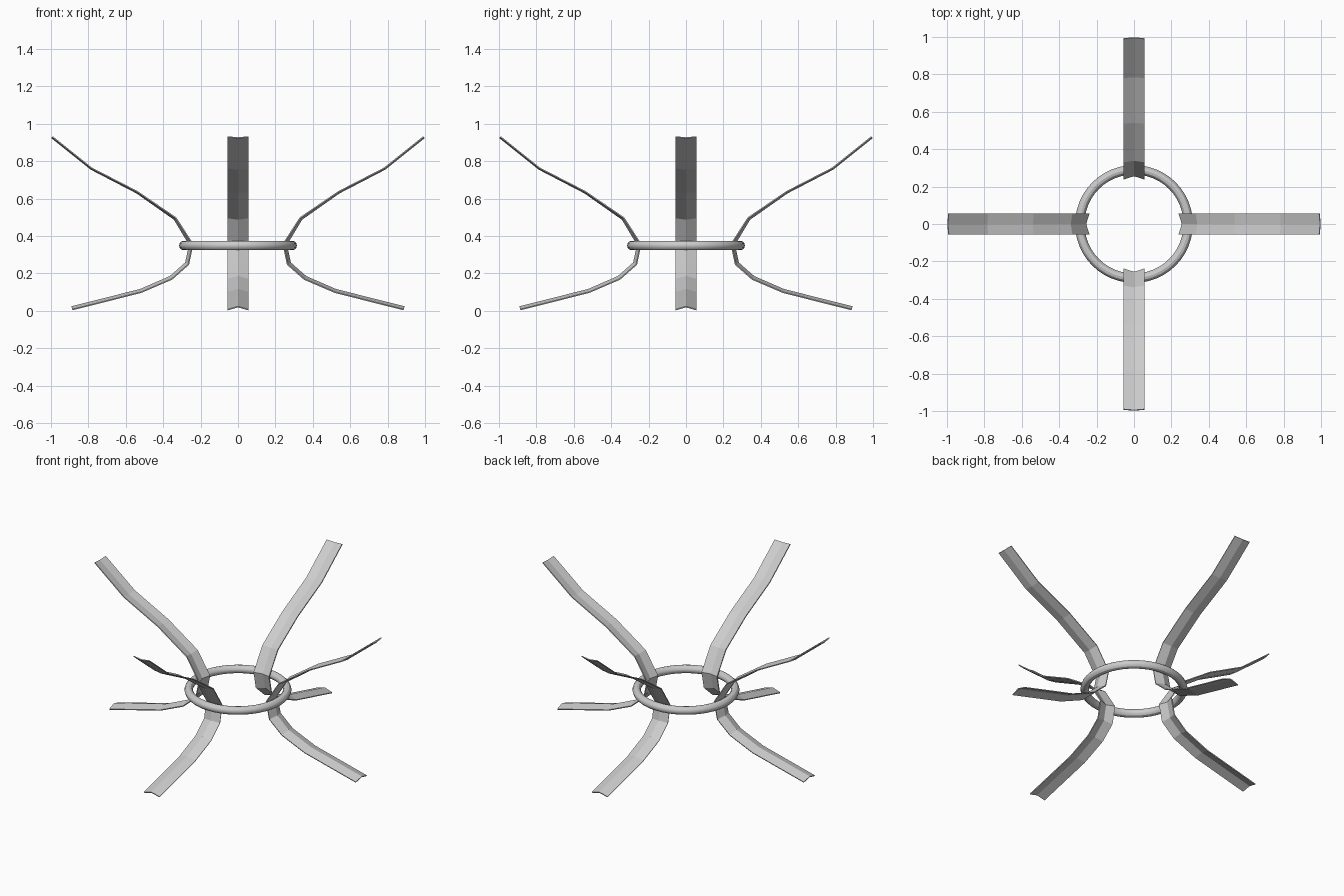
import bpy
import bmesh
from math import pi
from mathutils import Vector, Matrix

cube = bpy.data.objects.get("Cube")
if cube:
    bpy.data.objects.remove(cube, do_unlink=True)

# One grey metal for everything
steel = bpy.data.materials.new("grey_metal")
steel.use_nodes = True
grey = (0.6, 0.6, 0.6, 1)
steel.diffuse_color = grey
steel.node_tree.nodes["Principled BSDF"].inputs["Base Color"].default_value = grey

# Side profile of one band: distance from the axis, height, depth of the fold
PROFILE = [
    (0.888, 0.013, 0.016), (0.52, 0.106, 0.016), (0.358, 0.176, 0.017),
    (0.272, 0.252, 0.018), (0.25, 0.355, 0.018), (0.336, 0.493, 0.012),
    (0.54, 0.634, 0.008), (0.784, 0.76, 0.007), (0.994, 0.928, 0.007),
]
HALF_WIDTH = 0.056
THICKNESS = 0.006


def make_band(name, angle):
    """Folded strip that runs from foot to tip, turned about the centre."""
    points = [Vector((r, 0, z)) for r, z, _ in PROFILE]
    last = len(points) - 1
    bm = bmesh.new()
    rows = []
    for i, p in enumerate(points):
        before = (p - points[max(i - 1, 0)]).normalized()
        after = (points[min(i + 1, last)] - p).normalized()
        t = (before + after).normalized()
        normal = Vector((t.z, 0, -t.x))
        lift = normal * PROFILE[i][2] / 2
        side = Vector((0, HALF_WIDTH, 0))
        rows.append([bm.verts.new(v) for v in (p - lift - side, p + lift, p - lift + side)])
    for a, b in zip(rows, rows[1:]):
        for j in range(2):
            bm.faces.new((a[j], a[j + 1], b[j + 1], b[j]))
    bmesh.ops.recalc_face_normals(bm, faces=bm.faces)
    bm.transform(Matrix.Rotation(angle, 4, "Z"))
    mesh = bpy.data.meshes.new(name)
    bm.to_mesh(mesh)
    bm.free()
    mesh.materials.append(steel)
    band = bpy.data.objects.new(name, mesh)
    bpy.context.collection.objects.link(band)
    solid = band.modifiers.new("thickness", "SOLIDIFY")
    solid.thickness = THICKNESS
    solid.offset = 0
    solid.use_even_offset = True


# Four bands around the ring
for k, place in enumerate(("left", "back", "right", "front")):
    make_band(place + "_band", k * pi / 2)

# Ring that holds the bands together
bpy.ops.mesh.primitive_torus_add(
    major_radius=0.29, minor_radius=0.025, major_segments=48, minor_segments=12,
    location=(0, 0, 0.349))
ring = bpy.context.object
ring.name = "holding_ring"
ring.data.materials.append(steel)
bpy.ops.object.shade_smooth_by_angle()
